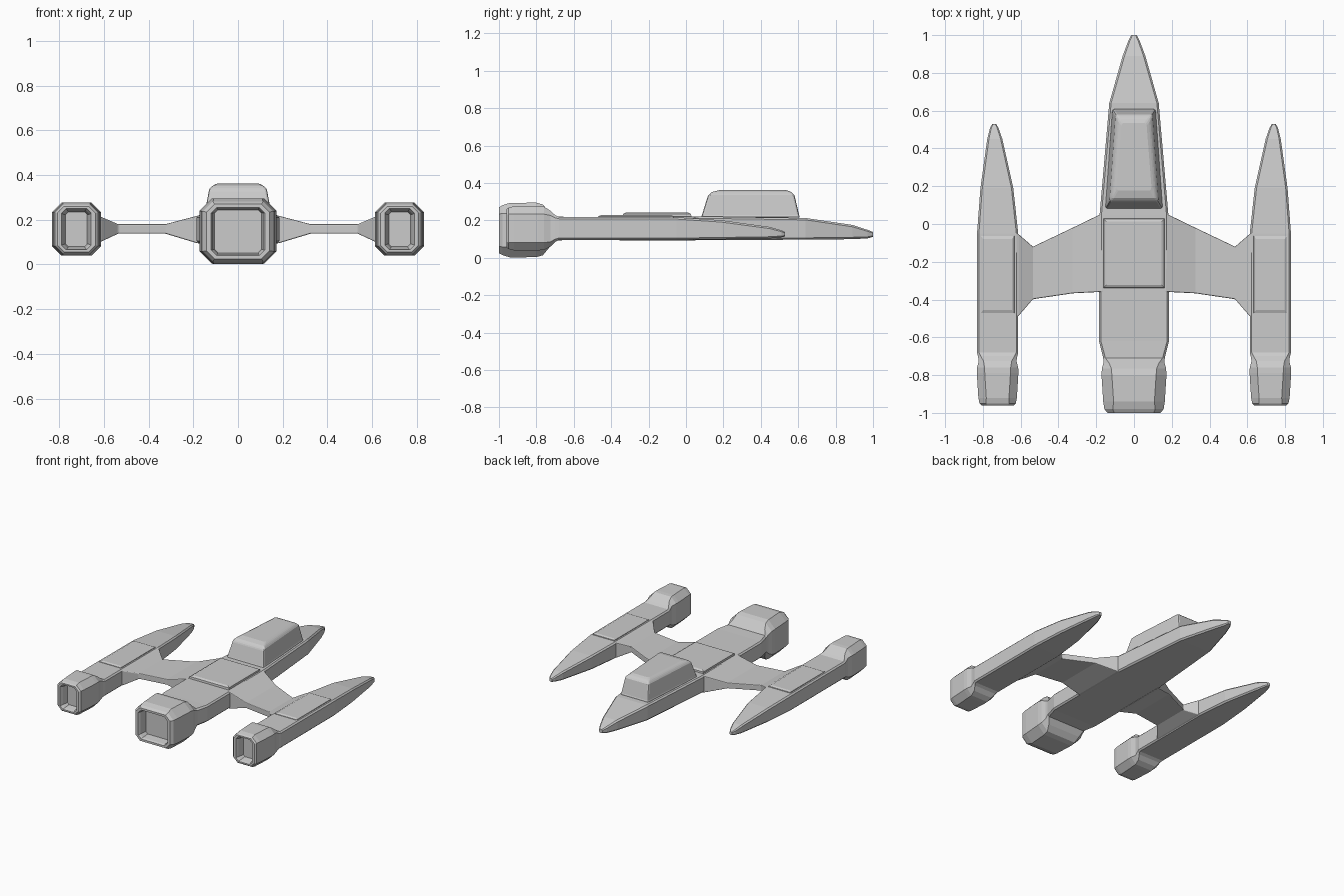
import bpy, bmesh


def loft(name, rings, mirror=False, bevel=0.0):
    """Skin a list of equal-length point rings and cap both ends."""
    bm = bmesh.new()
    loops = [[bm.verts.new(p) for p in ring] for ring in rings]
    n = len(loops[0])
    for a, b in zip(loops, loops[1:]):
        for i in range(n):
            j = (i + 1) % n
            bm.faces.new((a[i], a[j], b[j], b[i]))
    bm.faces.new(loops[0])
    bm.faces.new(loops[-1][::-1])
    bmesh.ops.recalc_face_normals(bm, faces=bm.faces)
    mesh = bpy.data.meshes.new(name)
    bm.to_mesh(mesh)
    bm.free()
    ob = bpy.data.objects.new(name, mesh)
    bpy.context.collection.objects.link(ob)
    if bevel:
        mod = ob.modifiers.new("bevel", 'BEVEL')
        mod.width = bevel
        mod.segments = 2
        mod.limit_method = 'ANGLE'
        mod.angle_limit = 0.5
    if mirror:
        ob.modifiers.new("mirror", 'MIRROR')
    return ob


def section(y, cx, hx, z0, z1, c):
    """Chamfered rectangle across y."""
    x0, x1 = cx - hx, cx + hx
    return [(x0 + c, y, z0), (x1 - c, y, z0), (x1, y, z0 + c), (x1, y, z1 - c),
            (x1 - c, y, z1), (x0 + c, y, z1), (x0, y, z1 - c), (x0, y, z0 + c)]


def deck(z, y0, y1, back, front, cx=0):
    """Horizontal trapezoid at height z."""
    return [(cx - back, y0, z), (cx + back, y0, z), (cx + front, y1, z), (cx - front, y1, z)]


# Central hull running from nose into the engine and its recessed nozzle
loft("hull", [section(*r) for r in [
    (1.00, 0, .014, .112, .138, .006),
    (.97, 0, .030, .104, .150, .008),
    (.89, 0, .060, .100, .176, .01),
    (.64, 0, .131, .097, .213, .01),
    (.05, 0, .182, .096, .222, .01),
    (-.36, 0, .185, .096, .219, .01),
    (-.62, 0, .185, .096, .219, .01),
    (-.71, 0, .163, .092, .221, .012),
    (-.735, 0, .162, .050, .250, .03),
    (-.765, 0, .170, .014, .285, .05),
    (-.80, 0, .172, .004, .295, .055),
    (-.94, 0, .163, .002, .294, .055),
    (-.98, 0, .157, .014, .282, .045),
    (-1.00, 0, .140, .025, .270, .035),
    (-1.00, 0, .120, .040, .255, .025),
    (-.985, 0, .112, .046, .250, .02),
    (-.93, 0, .105, .052, .244, .015),
]])

# Outer pods with the same engine layout
loft("side_pod", [section(*r) for r in [
    (.53, .740, .010, .114, .138, .005),
    (.51, .740, .022, .110, .147, .007),
    (.45, .737, .040, .104, .165, .009),
    (.19, .726, .087, .099, .201, .01),
    (-.05, .722, .109, .096, .217, .01),
    (-.47, .722, .109, .096, .219, .01),
    (-.68, .722, .109, .096, .219, .01),
    (-.70, .722, .104, .085, .229, .015),
    (-.725, .722, .100, .060, .252, .025),
    (-.76, .722, .109, .042, .274, .04),
    (-.79, .722, .110, .040, .276, .042),
    (-.92, .722, .102, .040, .276, .042),
    (-.95, .722, .096, .048, .268, .035),
    (-.96, .722, .085, .056, .260, .03),
    (-.96, .722, .066, .066, .250, .02),
    (-.94, .722, .058, .072, .242, .018),
    (-.90, .722, .048, .080, .235, .012),
]], mirror=True)

# Wings: thick at the root and pod, thin between
loft("wing", [[(x, yb, z0), (x, yf, z0), (x, yf, z1), (x, yb, z1)]
              for x, yb, yf, z0, z1 in [
    (.165, -.36, .058, .093, .222),
    (.185, -.36, .048, .096, .217),
    (.325, -.367, -.02, .138, .180),
    (.535, -.398, -.12, .138, .180),
    (.61, -.485, -.055, .103, .212),
    (.63, -.50, -.04, .097, .218)]], mirror=True, bevel=.005)

# Cockpit canopy
loft("canopy", [
    deck(.215, .078, .612, .155, .118),
    deck(.228, .085, .605, .150, .112),
    deck(.335, .118, .580, .130, .098),
    deck(.352, .138, .565, .117, .087),
    deck(.362, .178, .535, .094, .066)], bevel=.01)

# Raised deck plates
loft("centre_plate", [
    deck(.21, -.34, .03, .163, .163),
    deck(.234, -.337, .027, .160, .160),
    deck(.242, -.322, .012, .145, .145)])
loft("pod_plate", [
    deck(.21, -.472, -.062, .090, .090, .722),
    deck(.222, -.470, -.064, .088, .088, .722),
    deck(.228, -.455, -.079, .076, .076, .722)], mirror=True)
